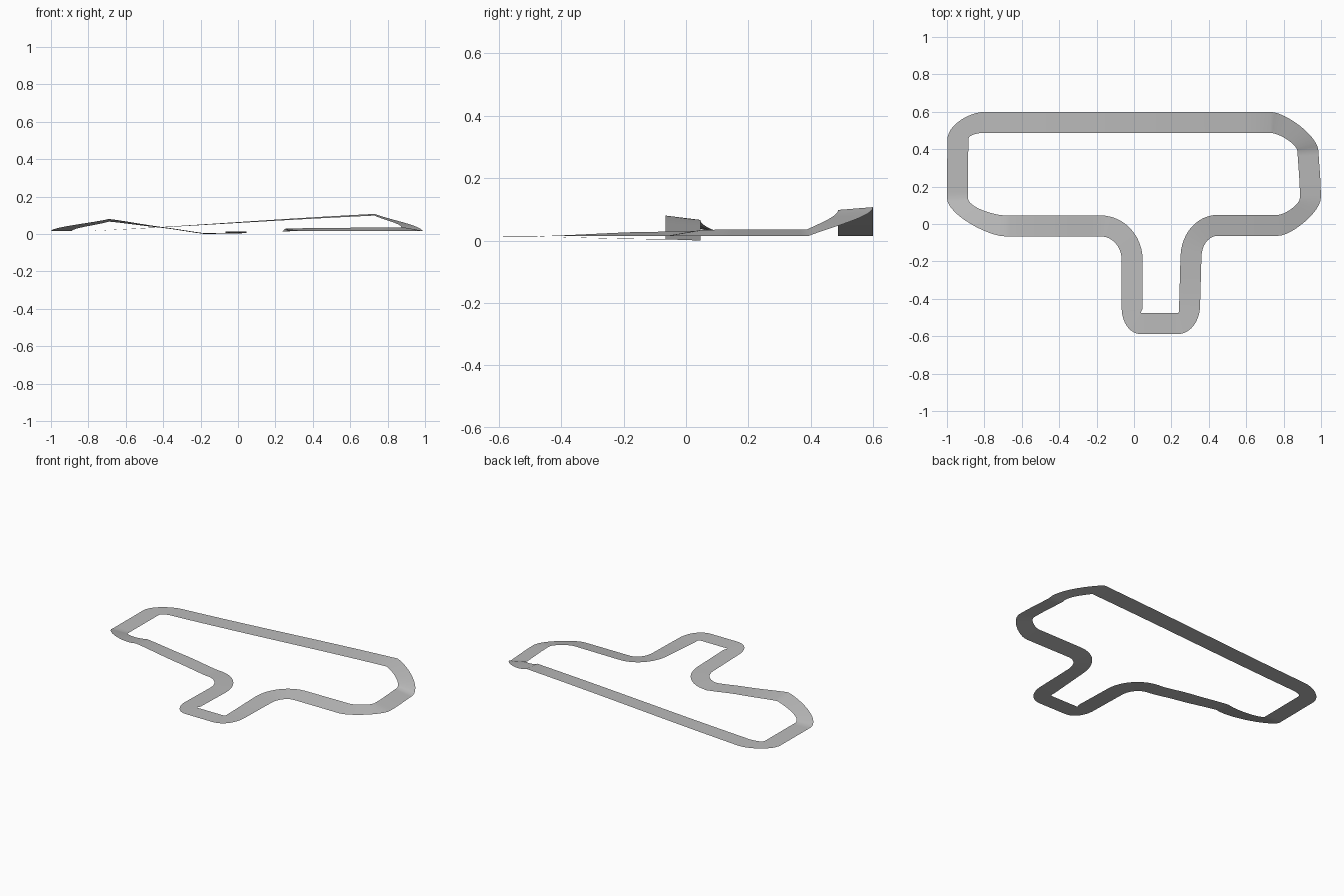
import bpy
from math import radians
from mathutils import Matrix, Vector

if "Cube" in bpy.data.objects:
    bpy.data.objects.remove(bpy.data.objects["Cube"])

HALF_WIDTH = 0.056
STEPS = 12
ROUND, SHARP = 0.39, 0.24   # how far a bend swells out from its chord

# Track stations, clockwise: x, y, heading, outer height, inner height, bend after it
stations = [
    (-0.80, 0.543, 0, 0.015, 0.015, ROUND),      # back straight
    (0.73, 0.543, 0, 0.107, 0.098, SHARP),
    (0.93, 0.39, -87, 0.015, 0.035, ROUND),      # banked left end
    (0.943, 0.14, -90, 0.015, 0.035, SHARP),
    (0.77, -0.007, 180, 0.015, 0.034, ROUND),    # front straight
    (0.45, -0.007, 180, 0.015, 0.032, ROUND),
    (0.305, -0.17, -92, 0.015, 0.027, ROUND),    # front loop
    (0.297, -0.44, -92, 0.015, 0.015, ROUND),
    (0.23, -0.533, 180, 0.014, 0.014, ROUND),
    (0.04, -0.533, 180, 0.014, 0.014, ROUND),
    (-0.01, -0.45, 90, 0.012, 0.012, ROUND),
    (-0.01, -0.19, 90, 0.006, 0.005, ROUND),
    (-0.18, -0.01, 180, 0.004, 0.0, ROUND),      # humped straight
    (-0.40, -0.01, 180, 0.036, 0.032, ROUND),
    (-0.69, -0.01, 180, 0.08, 0.066, SHARP),
    (-0.944, 0.14, 90, 0.015, 0.015, ROUND),     # right end
    (-0.942, 0.45, 90, 0.015, 0.015, 0.32),
]


def edge_point(station, side):
    """Point on one road edge and its direction of travel."""
    x, y, heading, outer, inner, _ = station
    ahead = Matrix.Rotation(radians(heading), 3, 'Z') @ Vector((1, 0, 0))
    across = Vector((-ahead.y, ahead.x, 0)) * HALF_WIDTH * side
    return Vector((x, y, outer if side > 0 else inner)) + across, ahead


def edge_curve(side):
    """Closed edge of the road, bend by bend."""
    points = []
    for i, station in enumerate(stations):
        a, dir_a = edge_point(station, side)
        b, dir_b = edge_point(stations[(i + 1) % len(stations)], side)
        reach = (b - a).xy.length * station[5]
        p, q = a + dir_a * reach, b - dir_b * reach
        for s in range(STEPS):
            t = s / STEPS
            u = 1 - t
            point = a * u**3 + p * 3 * u * u * t + q * 3 * u * t * t + b * t**3
            point.z = a.z * u + b.z * t
            points.append(point)
    return points


# Road surface between the two edges
outer, inner = edge_curve(1), edge_curve(-1)
n = len(outer)
faces = [(i, n + i, n + (i + 1) % n, (i + 1) % n) for i in range(n)]
mesh = bpy.data.meshes.new("road_surface")
mesh.from_pydata(outer + inner, [], faces)
mesh.update()
road = bpy.data.objects.new("road_surface", mesh)
bpy.context.collection.objects.link(road)

# Asphalt colour
asphalt = bpy.data.materials.new("asphalt_grey")
asphalt.use_nodes = True
colour = (0.5, 0.5, 0.5, 1)
asphalt.diffuse_color = colour
asphalt.node_tree.nodes["Principled BSDF"].inputs["Base Color"].default_value = colour
mesh.materials.append(asphalt)

bpy.context.view_layer.objects.active = road
road.select_set(True)
bpy.ops.object.shade_smooth_by_angle(angle=radians(30))
